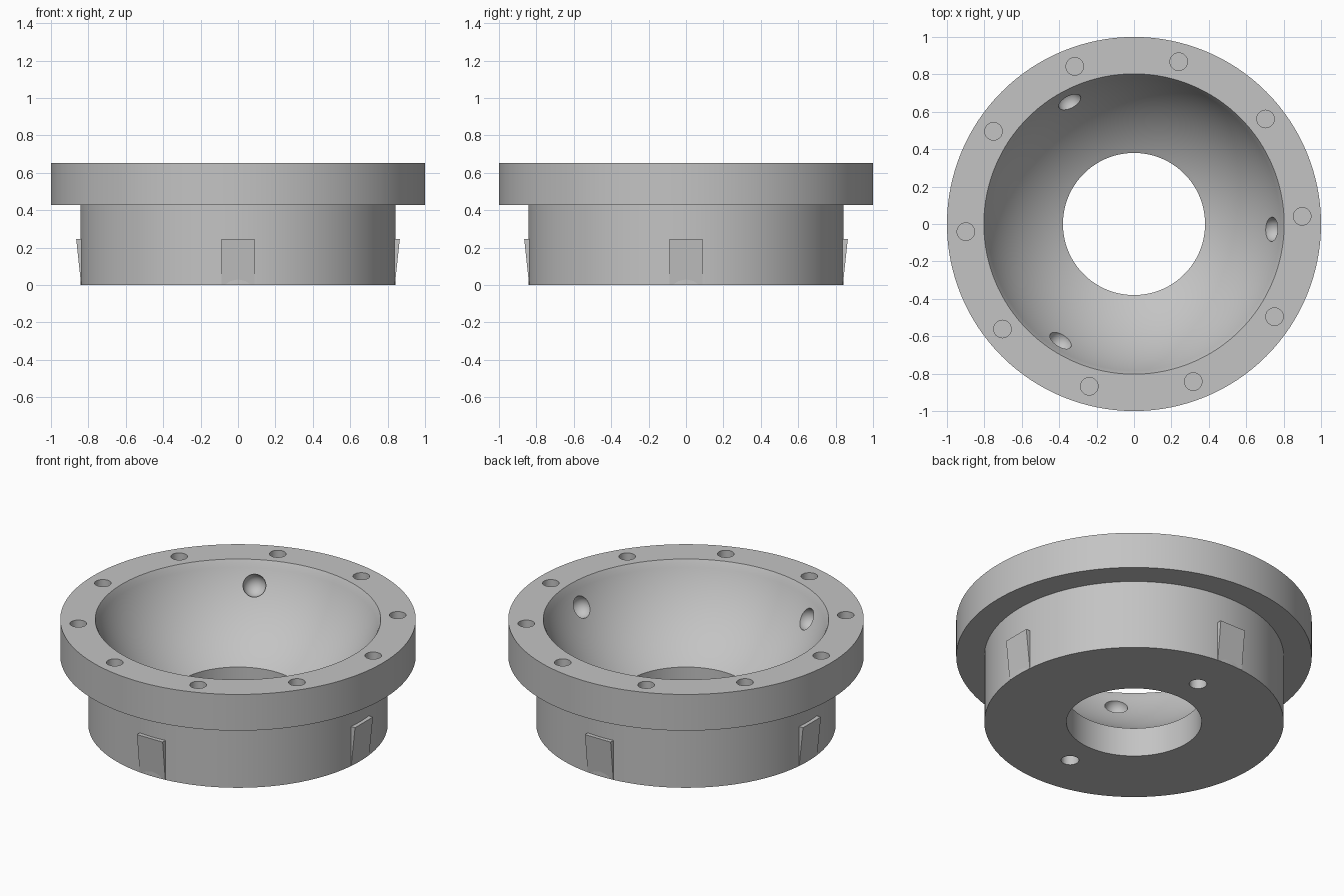
import bpy, bmesh, math
from mathutils import Matrix, Vector

cube = bpy.data.objects.get("Cube")
if cube:
    bpy.data.objects.remove(cube, do_unlink=True)

TOP, FLANGE_Z, BODY_R = 0.653, 0.428, 0.842
BOWL_R, BOWL_Z = 0.85, 0.94            # spherical seat radius and centre height
MOUTH_R, HOLE_R = 0.803, 0.38
SEGMENTS = 128

grey = bpy.data.materials.new("plain grey")
grey.use_nodes = True
colour = (0.55, 0.55, 0.55, 1)
grey.diffuse_color = colour
grey.node_tree.nodes["Principled BSDF"].inputs["Base Color"].default_value = colour


def make_object(name, bm):
    bmesh.ops.recalc_face_normals(bm, faces=bm.faces)
    mesh = bpy.data.meshes.new(name)
    bm.to_mesh(mesh)
    bm.free()
    mesh.materials.append(grey)
    obj = bpy.data.objects.new(name, mesh)
    bpy.context.collection.objects.link(obj)
    return obj


def activate(obj):
    bpy.ops.object.select_all(action='DESELECT')
    obj.select_set(True)
    bpy.context.view_layer.objects.active = obj


def polar(radius, degrees, z):
    a = math.radians(degrees)
    return Vector((radius * math.cos(a), radius * math.sin(a), z))


def add_drill(bm, pos, radius, depth):
    # upright cylinder centred on the face it cuts
    bmesh.ops.create_cone(bm, cap_ends=True, segments=32, radius1=radius, radius2=radius,
                          depth=2 * depth, matrix=Matrix.Translation(pos))


# Flanged housing: lathe profile with a spherical bowl above a straight bore
profile = [(HOLE_R, 0), (BODY_R, 0), (BODY_R, FLANGE_Z), (1, FLANGE_Z), (1, TOP)]
a0, a1 = math.asin(MOUTH_R / BOWL_R), math.asin(HOLE_R / BOWL_R)
for i in range(25):
    a = a0 + (a1 - a0) * i / 24
    z = TOP if i == 0 else BOWL_Z - BOWL_R * math.cos(a)
    profile.append((BOWL_R * math.sin(a), z))

bm = bmesh.new()
verts = [bm.verts.new((r, 0, z)) for r, z in profile]
edges = [bm.edges.new((v, verts[(i + 1) % len(verts)])) for i, v in enumerate(verts)]
bmesh.ops.spin(bm, geom=verts + edges, cent=(0, 0, 0), axis=(0, 0, 1),
               angle=math.tau, steps=SEGMENTS, use_duplicate=False)
bmesh.ops.remove_doubles(bm, verts=bm.verts, dist=1e-5)
housing = make_object("housing", bm)

# Cutters: rim screw holes, underside holes and three ball sockets in the bowl
bm = bmesh.new()
for i in range(10):
    add_drill(bm, polar(0.9, 2.6 + 36 * i, TOP), 0.047, 0.15)
for side in (90, -90):
    add_drill(bm, polar(0.56, side, 0), 0.05, 0.15)
for i in range(3):
    r = 0.739
    z = BOWL_Z - math.sqrt(BOWL_R ** 2 - r ** 2)
    bmesh.ops.create_uvsphere(bm, u_segments=32, v_segments=20, radius=0.065,
                              matrix=Matrix.Translation(polar(r, -2.2 + 120 * i, z)))
cutter = make_object("hole_cutter", bm)
cutter.hide_render = True

activate(housing)
cut = housing.modifiers.new("holes", 'BOOLEAN')
cut.operation, cut.solver, cut.object = 'DIFFERENCE', 'EXACT', cutter
bpy.ops.object.modifier_apply(modifier=cut.name)
bpy.data.objects.remove(cutter, do_unlink=True)
bpy.ops.object.shade_smooth_by_angle(angle=math.radians(30))

# Four wedge-shaped catches around the body
for i, name in enumerate(("left", "back", "right", "front")):
    bm = bmesh.new()
    section = [(0.81, 0.002), (0.839, 0.002), (0.865, 0.245), (0.81, 0.245)]
    face = bm.faces.new([bm.verts.new((x, -0.088, z)) for x, z in section])
    new = bmesh.ops.extrude_face_region(bm, geom=[face])["geom"]
    bmesh.ops.translate(bm, vec=(0, 0.176, 0),
                        verts=[g for g in new if isinstance(g, bmesh.types.BMVert)])
    bmesh.ops.rotate(bm, verts=bm.verts, cent=(0, 0, 0),
                     matrix=Matrix.Rotation(i * math.pi / 2, 3, 'Z'))
    make_object(name + "_catch", bm)
